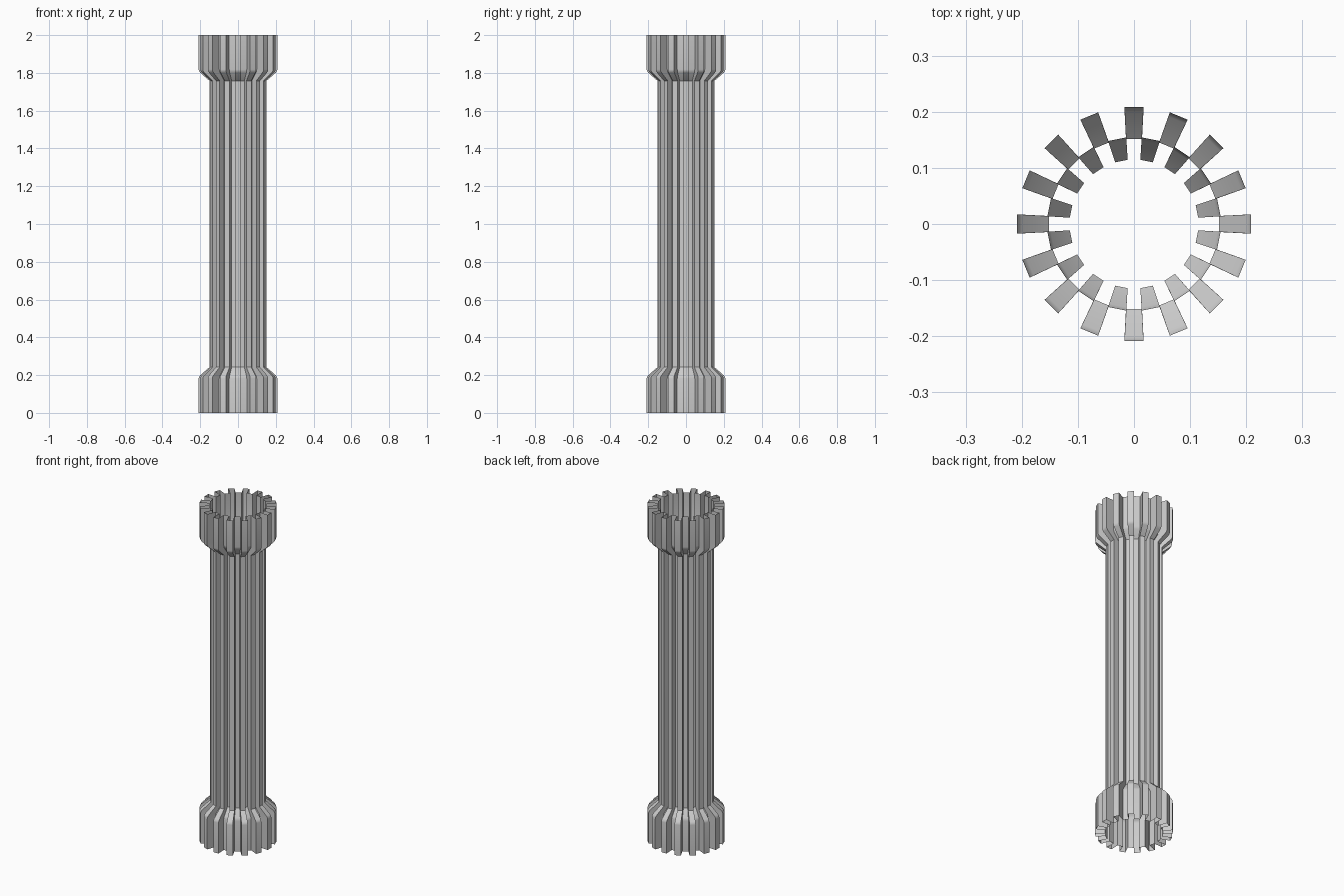
import bpy, bmesh
from math import radians, sin, cos

if "Cube" in bpy.data.objects:
    bpy.data.objects.remove(bpy.data.objects["Cube"])

RIBS = 16
STEP = 360 / RIBS

# lower half profile: z, rib radius, groove radius, rib half angle at rib, rib half angle at groove
LOWER = [
    (0.000, 0.209, 0.155, 4.7, 5.1),
    (0.182, 0.209, 0.155, 4.7, 5.1),
    (0.191, 0.207, 0.153, 4.7, 5.1),
    (0.199, 0.201, 0.149, 4.8, 5.2),
    (0.242, 0.152, 0.115, 5.4, 5.6),
]
# the top end mirrors the bottom end
PROFILE = LOWER + [(2 - z, *rest) for z, *rest in reversed(LOWER)]


def ring(bm, z, rib_r, groove_r, rib_a, groove_a):
    """Corrugated cross-section: four corners for each rib and groove pair."""
    corners = [(groove_r, -groove_a), (rib_r, -rib_a), (rib_r, rib_a), (groove_r, groove_a)]
    verts = []
    for i in range(RIBS):
        for r, a in corners:
            t = radians(i * STEP + a)
            verts.append(bm.verts.new((r * cos(t), r * sin(t), z)))
    return verts


# open fluted column, skinned between the rings
bm = bmesh.new()
rings = [ring(bm, *p) for p in PROFILE]
n = RIBS * 4
for lo, hi in zip(rings, rings[1:]):
    for i in range(n):
        j = (i + 1) % n
        bm.faces.new((lo[i], lo[j], hi[j], hi[i]))

mesh = bpy.data.meshes.new("fluted_column")
bm.to_mesh(mesh)
bm.free()
column = bpy.data.objects.new("fluted_column", mesh)
bpy.context.collection.objects.link(column)

# soft shading over the rounded shoulders only
bpy.context.view_layer.objects.active = column
column.select_set(True)
bpy.ops.object.shade_smooth_by_angle(angle=radians(30))
